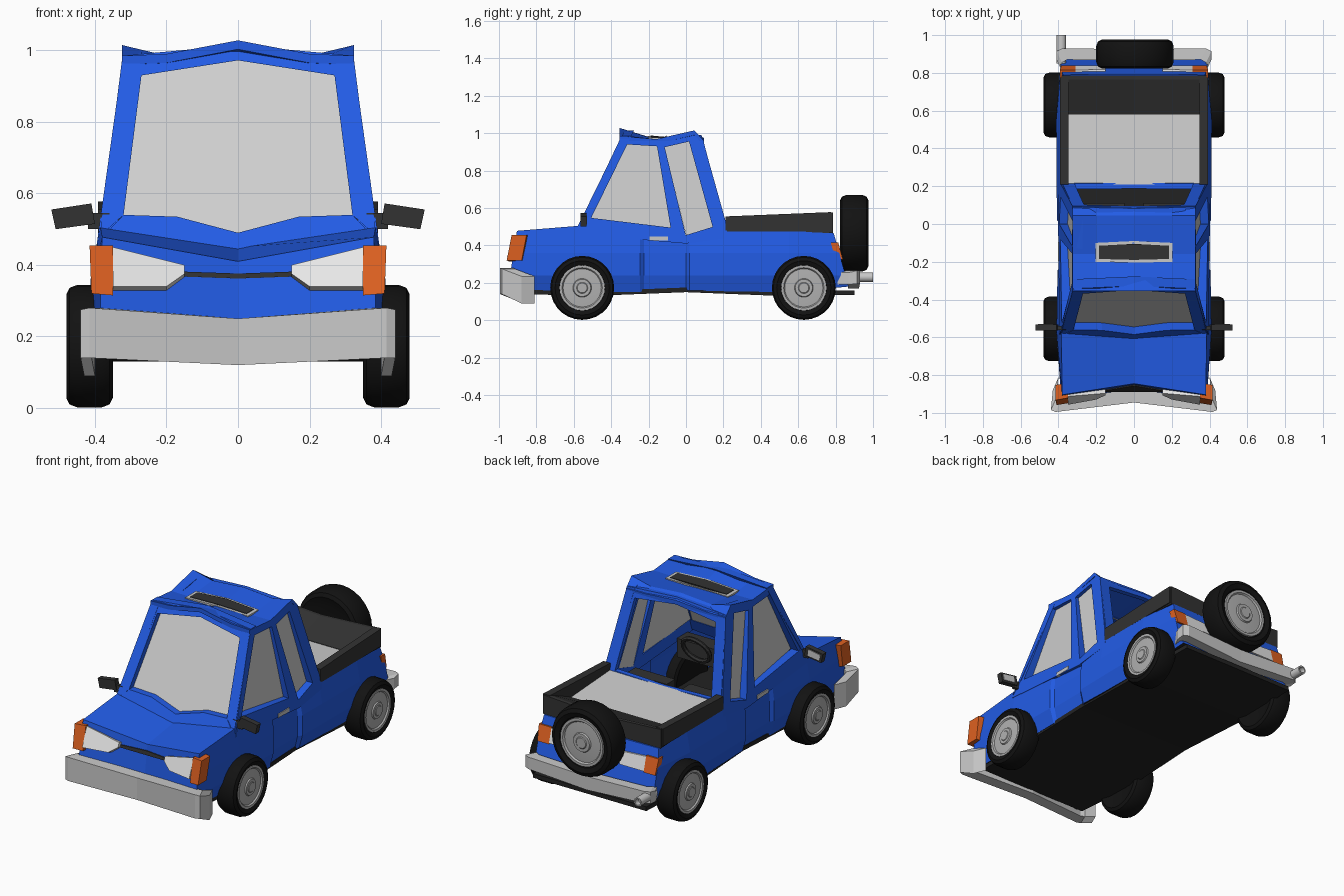
import bpy, bmesh, math
from mathutils import Matrix, Vector

cube = bpy.data.objects.get("Cube")
if cube:
    bpy.data.objects.remove(cube, do_unlink=True)


def material(name, r, g, b):
    m = bpy.data.materials.new(name)
    m.use_nodes = True
    m.diffuse_color = (r, g, b, 1)
    m.node_tree.nodes["Principled BSDF"].inputs["Base Color"].default_value = (r, g, b, 1)
    return m


BLUE = material("blue paint", .016, .107, .79)
GLASS = material("pale grey glass", .62, .62, .62)
METAL = material("bumper grey", .58, .58, .58)
HUB = material("hub grey", .44, .44, .44)
LAMP = material("lamp white", .80, .80, .80)
AMBER = material("amber lamp", .74, .12, .015)
DARK = material("dark grey trim", .032, .032, .032)
BLACK = material("tyre black", .006, .006, .006)
UNDER = material("underbody black", .016, .016, .016)


def finish(name, bm, *mats):
    bmesh.ops.recalc_face_normals(bm, faces=bm.faces)
    me = bpy.data.meshes.new(name)
    bm.to_mesh(me)
    bm.free()
    ob = bpy.data.objects.new(name, me)
    bpy.context.collection.objects.link(ob)
    for m in mats:
        me.materials.append(m)
    return ob


def loft(name, rings, *mats, split=False):
    """Skin closed rings of points and cap both ends, halved if split."""
    bm = bmesh.new()
    vs = [[bm.verts.new(p) for p in r] for r in rings]
    n = len(vs[0])
    for a, b in zip(vs, vs[1:]):
        for i in range(n):
            j = (i + 1) % n
            bm.faces.new((a[i], a[j], b[j], b[i]))
    for end in (vs[0], vs[-1]):
        h = n // 2
        for cap in ((end[:h + 1], end[h:] + end[:1]) if split else (end,)):
            bm.faces.new(cap)
    return finish(name, bm, *mats)


def plate(name, pts, place, thick, mat, mirror=False):
    """Place a flat outline in space and give it thickness."""
    bm = bmesh.new()
    for s in ((1, -1) if mirror else (1,)):
        front = [Vector(place(u, v)) for u, v in pts]
        back = [p + Vector(thick) for p in front]
        f, b = [[bm.verts.new((p.x * s, p.y, p.z)) for p in side] for side in (front, back)]
        bm.faces.new(f)
        bm.faces.new(b[::-1])
        for i in range(len(f)):
            j = (i + 1) % len(f)
            bm.faces.new((f[i], b[i], b[j], f[j]))
    return finish(name, bm, mat)


def box(name, lo, hi, mat, mirror=False):
    rect = [(lo[0], lo[2]), (hi[0], lo[2]), (hi[0], hi[2]), (lo[0], hi[2])]
    return plate(name, rect, lambda x, z: (x, lo[1], z), (0, hi[1] - lo[1], 0), mat, mirror)


def both(half):
    """Complete a symmetric outline that starts and ends on the middle line."""
    return half + [(-x, v) for x, v in half[::-1] if x]


def lathe(name, profile, turn, loc, mat, scale=1.0, steps=28):
    bm = bmesh.new()
    vs = [bm.verts.new((r * scale, 0, a)) for r, a in profile]
    edges = [bm.edges.new(e) for e in zip(vs, vs[1:])]
    bmesh.ops.spin(bm, geom=vs + edges, cent=(0, 0, 0), axis=(0, 0, 1),
                   angle=math.tau, steps=steps, use_duplicate=False)
    bmesh.ops.remove_doubles(bm, verts=bm.verts, dist=.0005)
    bmesh.ops.transform(bm, matrix=Matrix.Translation(loc) @ turn, verts=bm.verts)
    ob = finish(name, bm, mat)
    bpy.ops.object.select_all(action='DESELECT')
    ob.select_set(True)
    bpy.context.view_layer.objects.active = ob
    bpy.ops.object.shade_smooth_by_angle(angle=math.radians(35))


# Lower body: (y, middle shift, rake, bottom w, bottom z, waist w, top w, top z, middle z)
stations = [
    (-.905, .07, -.15, .36, .17, .385, .38, .478, .41),
    (-.57, 0, 0, .38, .15, .41, .385, .505, .45),
    (-.245, 0, 0, .38, .15, .405, .385, .50, .49),
    (-.225, 0, 0, .37, .15, .39, .38, .50, .49),
    (.0, 0, 0, .37, .16, .39, .38, .455, .455),
    (.02, 0, 0, .385, .16, .407, .388, .46, .46),
    (.2, 0, 0, .385, .155, .41, .39, .488, .488),
    (.55, 0, 0, .385, .15, .412, .39, .485, .485),
    (.79, 0, .28, .37, .18, .388, .375, .465, .46),
]
rings = []
for y, dy, rake, wb, zb, wm, wt, zt, zc in stations:
    half = [(wb, zb), (wm, .24), (wm, .36), (wt, zt)]
    outline = [(0, zb)] + half + [(0, zc)] + [(-x, z) for x, z in half[::-1]]
    rings.append([(x, y + dy * (1 - abs(x) / .385) + rake * (zt - z), z) for x, z in outline])
body = loft("lower_body", rings, BLUE, UNDER, split=True)
bm = bmesh.new()
bm.from_mesh(body.data)
bm.normal_update()
for f in bm.faces:
    f.material_index = int(f.normal.z < -.8)
open_top = [f for f in bm.faces if f.normal.z > .7 and -.56 < f.calc_center_median().y < .19]
bmesh.ops.delete(bm, geom=open_top, context='FACES')
bm.to_mesh(body.data)
bm.free()

# Dark floor pan, arched in the middle
loft("floor_pan", [[(-w, y, z), (w, y, z), (w, y, z + .025), (-w, y, z + .025)]
                   for y, w, z in [(-.88, .36, .14), (-.5, .38, .13), (0, .375, .15),
                                   (.5, .385, .13), (.9, .37, .135)]], UNDER)


# Cab planes: side, windscreen and rear all lean inward with height
def side(y, z, inset=0):
    return (.392 - (z - .48) * .14 - inset, y, z)


def screen(x, z, inset=0):
    return (x, -.58 + (z - .5) * .49 + inset, z)


def rear(x, z):
    return (x, .22 - (z - .5) * .28, z)


side_parts = {
    "front_pillar": [(-.585, .48), (-.53, .55), (-.315, .94), (-.345, .985)],
    "middle_pillar": [(-.08, .48), (0, .45), (-.115, .93), (-.155, .93)],
    "rear_pillar": [(.145, .49), (.22, .48), (.09, .97), (.015, .96)],
    "roof_rail": [(-.345, .985), (-.315, .94), (-.155, .93), (-.115, .925), (.015, .955),
                  (.09, .965), (.04, 1.0), (-.16, .965)],
    "window_sill": [(-.585, .46), (-.53, .55), (-.08, .495), (0, .455), (.145, .50),
                    (.22, .50), (.22, .44), (0, .41)],
}
for name, pts in side_parts.items():
    plate(name, pts, side, (-.05, 0, 0), BLUE, True)
plate("front_side_glass", [(-.53, .55), (-.08, .49), (-.155, .935), (-.315, .94)],
      lambda y, z: side(y, z, .01 - .045 * y + .05 * (.94 - z)), (-.006, 0, 0), GLASS, True)
plate("rear_side_glass", [(0, .455), (.145, .50), (.015, .96), (-.115, .925)],
      lambda y, z: side(y, z, .02 + .05 * (.94 - z)), (-.006, 0, 0), GLASS, True)

plate("screen_pillar", [(.387, .48), (.32, .54), (.27, .93), (.323, .985)],
      screen, (0, .05, 0), BLUE, True)
plate("screen_header", both([(0, 1.015), (.323, .985), (.27, .93), (0, .972)]),
      screen, (0, .05, 0), BLUE)
plate("cowl", both([(0, .43), (.387, .47), (.32, .54), (.17, .535), (0, .49)]),
      screen, (0, .05, 0), BLUE)
plate("windscreen", both([(0, .49), (.17, .535), (.32, .54), (.27, .93), (0, .972)]),
      lambda x, z: screen(x, z, .04), (0, .006, 0), GLASS)
plate("rear_screen_pillar", [(.385, .48), (.315, .52), (.265, .92), (.32, .97)],
      rear, (0, -.03, 0), BLUE, True)
plate("rear_header", both([(0, .99), (.32, .97), (.265, .92), (0, .95)]),
      rear, (0, -.03, 0), BLUE)
plate("rear_sill", both([(0, .45), (.385, .45), (.385, .50), (.315, .52), (0, .51)]),
      rear, (0, -.03, 0), BLUE)

# Roof: (y, middle z, quarter z, edge z)
roof_rings = []
for y, zc, zq, ze in [(-.355, 1.028, .99, .985), (-.16, .968, .966, .968),
                      (.045, 1.0, .985, 1.015), (.095, .975, .96, .96)]:
    top = [(-.325, ze), (-.2, zq), (0, zc), (.2, zq), (.325, ze)]
    roof_rings.append([(x, y, z) for x, z in top] + [(x, y, z - .025) for x, z in top[::-1]])
loft("roof", roof_rings, BLUE)
plate("roof_vent_frame", both([(0, -.09), (.205, -.1), (.205, -.2), (0, -.205)]),
      lambda x, y: (x, y, .985 - .04 * abs(x)), (0, 0, -.025), METAL)
plate("roof_vent", both([(0, -.105), (.185, -.115), (.185, -.185), (0, -.19)]),
      lambda x, y: (x, y, .988 - .04 * abs(x)), (0, 0, -.008), DARK)

# Cabin fittings
box("dashboard", (-.34, -.50, .36), (.34, -.40, .47), DARK)
box("seat_cushion", (.05, -.2, .2), (.31, .04, .29), DARK, True)
box("seat_back", (.05, .03, .2), (.31, .11, .47), DARK, True)
bpy.ops.mesh.primitive_torus_add(major_radius=.085, minor_radius=.013, major_segments=20,
                                 minor_segments=6, location=(.17, -.34, .47),
                                 rotation=(math.radians(65), 0, 0))
wheel = bpy.context.object
wheel.name = "steering_wheel"
wheel.data.materials.append(DARK)

# Load bed: pale floor, dark side boards and a ramped tailgate
plate("bed_floor", both([(0, .21), (.35, .21), (.35, .6), (0, .6)]),
      lambda x, y: (x, y, .525 - .06 * y + .01 * abs(x)), (0, 0, -.009), GLASS)
plate("bed_side_board", [(.21, .475), (.775, .475), (.775, .578), (.21, .555)],
      lambda y, z: (.392, y, z), (-.045, 0, 0), DARK, True)
loft("tailgate", [[(x, .58, .475), (x, .58, .496), (x, .765, top), (x, .785, top), (x, .785, .465)]
                  for x, top in [(-.385, .577), (0, .555), (.385, .577)]], DARK)


# Lamps follow the swept nose and the raked tail
def nose(x, z):
    return (x, -.927 + .07 * (1 - x / .385) - .2 * (.455 - z), z)


def lamp(x, z):
    return (x, nose(x, z)[1] + .01 - .2 * (.455 - z), z)


def tail(x, z):
    return (x, .8 + .28 * (.465 - z), z)


plate("headlamp", [(.35, .45), (.15, .40), (.15, .375), (.2, .34), (.35, .34)],
      lamp, (0, .08, -.025), LAMP, True)
plate("front_indicator", [(.35, .455), (.35, .315), (.41, .32), (.415, .455)],
      nose, (0, .08, 0), AMBER, True)
plate("grille_slit", both([(0, .362), (.17, .368), (.17, .382), (0, .376)]),
      lambda x, z: (x, -.841 - .07 * abs(x) / .385 - .15 * (.478 - z), z), (0, .008, 0), DARK)
plate("tail_lamp", [(.15, .33), (.31, .33), (.31, .41), (.15, .40)],
      tail, (0, -.04, 0), LAMP, True)
plate("rear_indicator", [(.31, .325), (.385, .325), (.392, .415), (.31, .415)],
      tail, (0, -.04, 0), AMBER, True)


# Bumpers: (x, y, top, bottom) from one end to the middle, then mirrored
def bumper(name, half, depth):
    path = half + [(-x, y, t, b) for x, y, t, b in half[-2::-1]]
    loft(name, [[(x, y, t), (x, y, b), (x * .93, y + depth, b), (x * .93, y + depth, t)]
                for x, y, t, b in path], METAL)


bumper("front_bumper", [(.43, -.88, .235, .09), (.44, -.985, .275, .14),
                        (.415, -.995, .28, .14), (0, -.945, .25, .12)], .07)
bumper("rear_bumper", [(.41, .87, .255, .19), (.41, .915, .265, .195),
                       (.38, .93, .265, .195), (0, .925, .25, .17)], -.06)

# Wheels and spare
tyre = [(0, -.05), (.10, -.05), (.145, -.065), (.163, -.056), (.171, -.035), (.171, .035),
        (.163, .056), (.145, .065), (.122, .056), (.118, .045), (0, .04)]
hub = [(.121, .045), (.121, .058), (.108, .058), (.102, .05), (.06, .053), (.05, .053),
       (.046, .06), (.03, .06), (.026, .063), (0, .063)]
for s, label in ((1, "left"), (-1, "right")):
    turn = Matrix.Rotation(s * math.pi / 2, 4, 'Y')
    for y, end in ((-.555, "front"), (.63, "rear")):
        lathe(f"{end}_{label}_tyre", tyre, turn, (s * .415, y, .173), BLACK)
        lathe(f"{end}_{label}_hub", hub, turn, (s * .415, y, .173), HUB)
back = Matrix.Rotation(-math.pi / 2, 4, 'X')
lathe("spare_tyre", [(r, a * 1.18) for r, a in tyre], back, (.005, .9, .465), BLACK, 1.2)
lathe("spare_hub", [(r, a * 1.18) for r, a in hub], back, (.005, .9, .465), HUB, 1.15)

# Exhaust, mirrors and door handles
lathe("exhaust_pipe", [(0, -.15), (.026, -.15), (.026, 0), (.018, 0), (.018, -.03), (0, -.03)],
      back, (-.385, 1.0, .23), METAL, steps=12)
plate("door_mirror", [(.40, .515), (.51, .50), (.522, .555), (.41, .572)],
      lambda x, z: (x, -.565, z), (0, .032, 0), DARK, True)
plate("mirror_glass", [(.425, .523), (.5, .513), (.508, .547), (.43, .56)],
      lambda x, z: (x, -.534, z), (0, .005, 0), GLASS, True)
box("mirror_arm", (.36, -.56, .5), (.42, -.54, .545), DARK, True)
box("door_handle", (.38, -.195, .425), (.402, -.095, .447), METAL, True)
